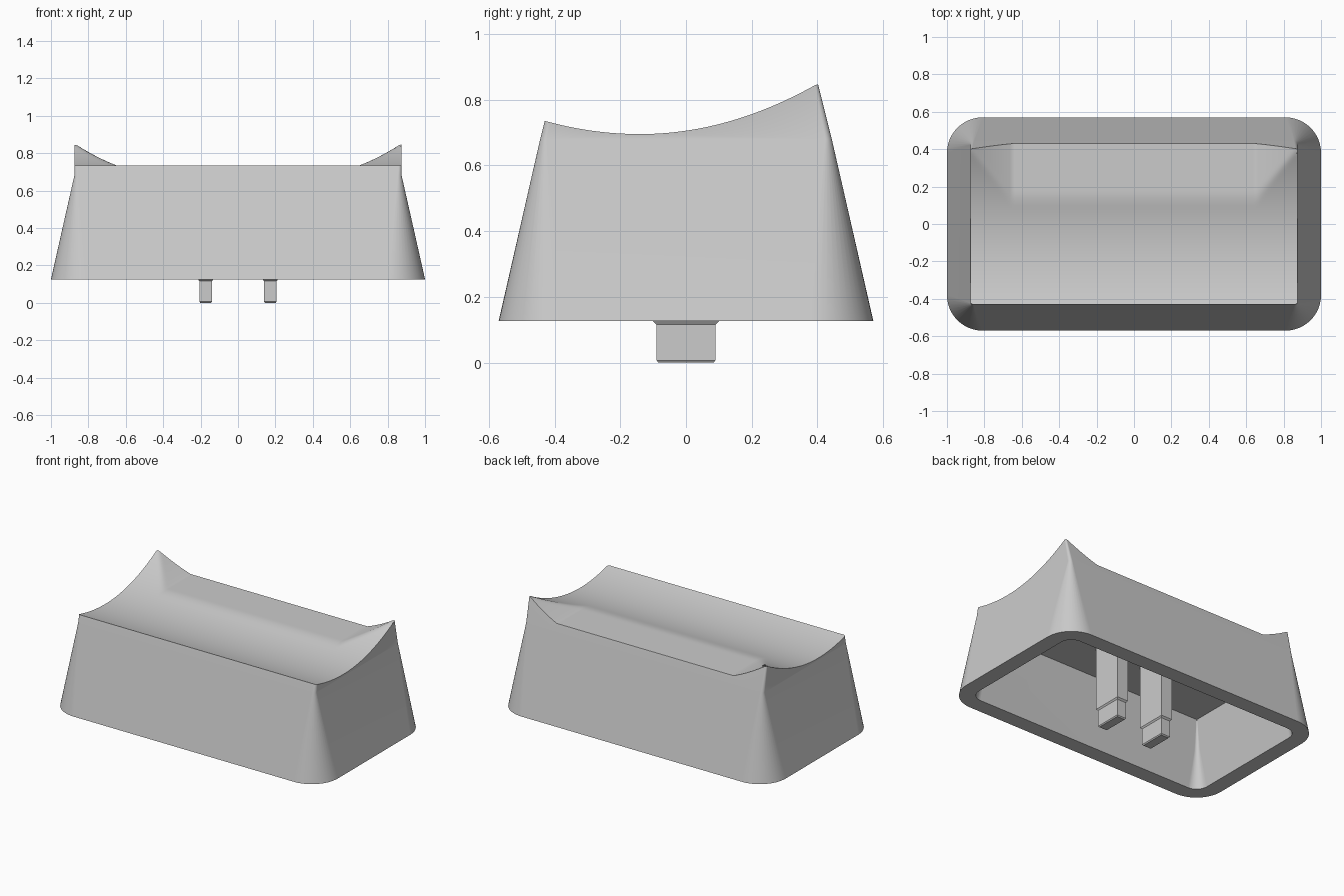
import bpy, bmesh, math

cube = bpy.data.objects.get("Cube")
if cube:
    bpy.data.objects.remove(cube)

grey = bpy.data.materials.new("plain_grey")
grey.use_nodes = True
COLOUR = (0.6, 0.6, 0.6, 1)
grey.diffuse_color = COLOUR
grey.node_tree.nodes["Principled BSDF"].inputs["Base Color"].default_value = COLOUR


def finish(name, bm):
    bmesh.ops.recalc_face_normals(bm, faces=bm.faces)
    mesh = bpy.data.meshes.new(name)
    bm.to_mesh(mesh)
    bm.free()
    mesh.materials.append(grey)
    obj = bpy.data.objects.new(name, mesh)
    bpy.context.collection.objects.link(obj)
    return obj


def select(obj):
    bpy.ops.object.select_all(action='DESELECT')
    obj.select_set(True)
    bpy.context.view_layer.objects.active = obj


def loft(name, sections, seg):
    """Closed solid through rounded rectangles (z, half width, half depth, radius)."""
    bm = bmesh.new()
    rings = []
    for z, hx, hy, r in sections:
        ring = []
        for k, (sx, sy) in enumerate([(1, 1), (-1, 1), (-1, -1), (1, -1)]):
            for i in range(seg + 1):
                a = math.pi / 2 * (k + (i / seg if seg else 0.5))
                ring.append(bm.verts.new((sx * (hx - r) + r * math.cos(a),
                                          sy * (hy - r) + r * math.sin(a), z)))
        rings.append(ring)
    n = len(rings[0])
    for low, high in zip(rings, rings[1:]):
        for i in range(n):
            j = (i + 1) % n
            bm.faces.new((low[i], low[j], high[j], high[i]))
    bm.faces.new(rings[0])
    bm.faces.new(rings[-1])
    return finish(name, bm)


def top_height(x, y):
    # Scooped profile, limited by a flat rear ledge that flares up at the ends
    bend = 0.525 if y > -0.14 else 0.48
    scoop = 0.695 + bend * (y + 0.14) ** 2
    if y < 0:
        return scoop
    t = max(0, abs(x) - 0.65)
    ledge = 0.735 + 0.385 * t + 0.6 * t * t
    # Soft minimum blends the crease between scoop and ledge
    soft = 0.012
    h = max(soft - abs(scoop - ledge), 0) / soft
    return min(scoop, ledge) - h * h * soft / 4


def cut(obj, cutter):
    cutter.hide_render = True
    select(obj)
    mod = obj.modifiers.new("cut", 'BOOLEAN')
    mod.operation = 'DIFFERENCE'
    mod.solver = 'EXACT'
    mod.object = cutter
    bpy.ops.object.modifier_apply(modifier=mod.name)
    bpy.data.objects.remove(cutter)


# Tapered outer body, left tall so the top can be carved
cap = loft("cap_shell", [(0.126, 1.0, 0.57, 0.19),
                         (0.68, 0.875, 0.4435, 0.02),
                         (0.95, 0.875, 0.376, 0.004)], 12)

# Carve the dished top
bm = bmesh.new()
bmesh.ops.create_grid(bm, x_segments=140, y_segments=80, size=1)
for v in bm.verts:
    v.co.x *= 0.91
    v.co.y *= 0.6
    v.co.z = top_height(v.co.x, v.co.y)
lid = bmesh.ops.extrude_face_region(bm, geom=bm.faces[:])
for v in lid["geom"]:
    if isinstance(v, bmesh.types.BMVert):
        v.co.z = 1.2
cut(cap, finish("top_cutter", bm))

# Hollow the underside, with corners that sharpen towards the ceiling
cut(cap, loft("cavity_cutter", [(0.03, 0.918, 0.488, 0.09),
                                (0.126, 0.896, 0.466, 0.08),
                                (0.36, 0.844, 0.411, 0.025),
                                (0.55, 0.802, 0.367, 0.004)], 8))

select(cap)
bpy.ops.object.shade_smooth_by_angle(angle=math.radians(40))
weighted = cap.modifiers.new("even_shading", 'WEIGHTED_NORMAL')
weighted.keep_sharp = True

# Two mounting prongs: slim chamfered tips on thicker columns
for side, x in (("left", 0.173), ("right", -0.173)):
    prong = loft(side + "_mounting_prong", [(0, 0.029, 0.084, 0),
                                            (0.007, 0.034, 0.09, 0),
                                            (0.116, 0.034, 0.09, 0),
                                            (0.126, 0.041, 0.1, 0),
                                            (0.56, 0.041, 0.1, 0)], 0)
    prong.location.x = x
